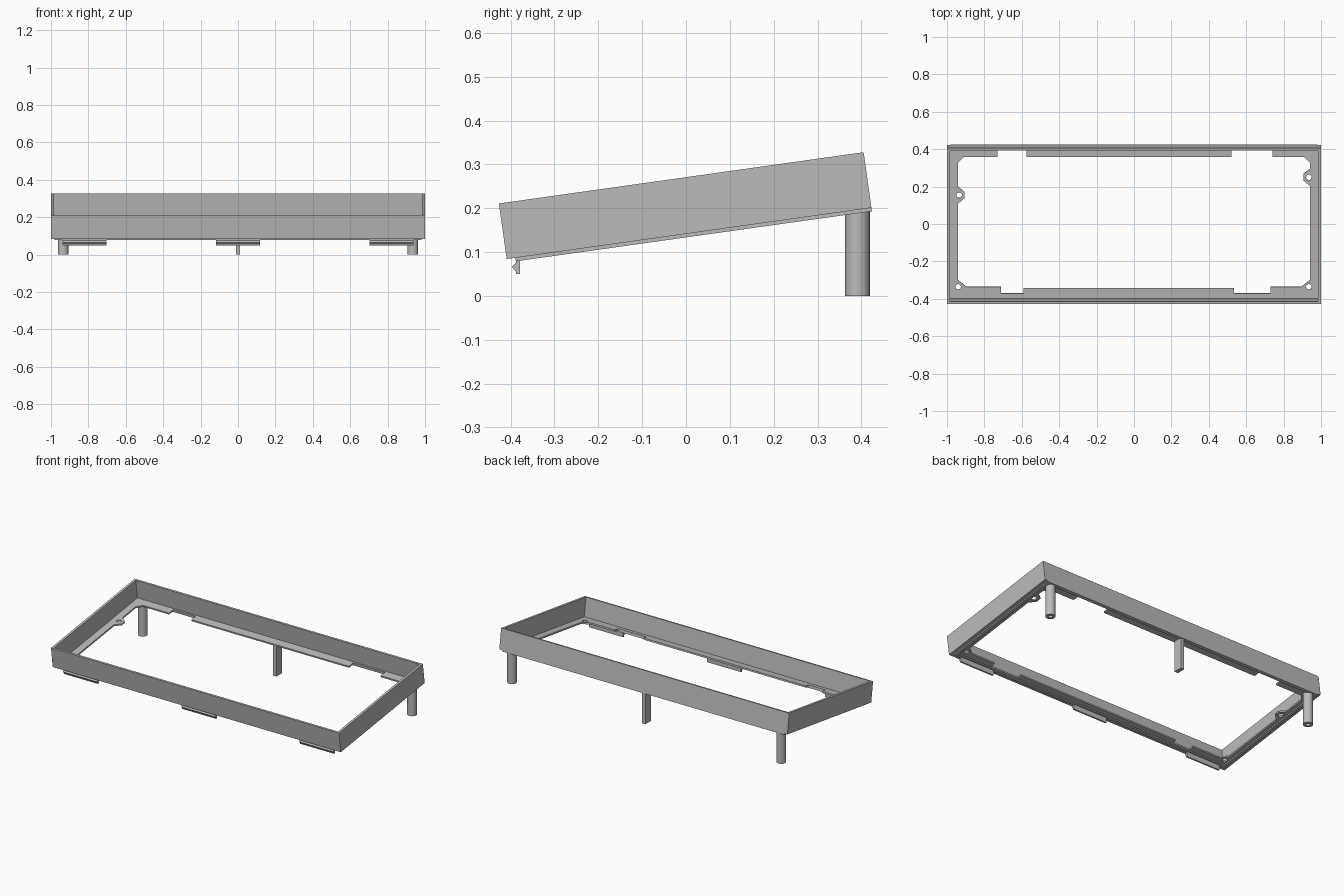
import bpy
from math import cos, sin, pi, radians
from mathutils import Matrix

cube = bpy.data.objects.get("Cube")
if cube:
    bpy.data.objects.remove(cube, do_unlink=True)

grey = bpy.data.materials.new("plain grey")
grey.use_nodes = True
colour = (0.5, 0.5, 0.5, 1)
grey.diffuse_color = colour
grey.node_tree.nodes["Principled BSDF"].inputs["Base Color"].default_value = colour

# The frame leans forward; the legs stand upright
TILT = Matrix.Translation((0, 0.007, 0.1425)) @ Matrix.Rotation(radians(8), 4, "X")
UPRIGHT = Matrix.Identity(4)
# Side profiles (y, z) extruded along x
SIDEWAYS = Matrix(((0, 0, 1, 0), (1, 0, 0, 0), (0, 1, 0, 0), (0, 0, 0, 1)))


def rect(x0, x1, y0, y1):
    return [(x0, y0), (x1, y0), (x1, y1), (x0, y1)]


def circle(x, y, r, n=32):
    return [(x + r * cos(2 * pi * i / n), y + r * sin(2 * pi * i / n)) for i in range(n)]


def extrude(name, loops, low, high, matrix, smooth=False):
    """Extrude an outline with holes from low to high, then place it."""
    curve = bpy.data.curves.new(name, "CURVE")
    curve.dimensions = "2D"
    curve.fill_mode = "BOTH"
    curve.extrude = (high - low) / 2
    for loop in loops:
        spline = curve.splines.new("POLY")
        spline.points.add(len(loop) - 1)
        for point, (x, y) in zip(spline.points, loop):
            point.co = (x, y, 0, 1)
        spline.use_cyclic_u = True
    temp = bpy.data.objects.new(name + " outline", curve)
    bpy.context.collection.objects.link(temp)
    graph = bpy.context.evaluated_depsgraph_get()
    mesh = bpy.data.meshes.new_from_object(temp.evaluated_get(graph))
    bpy.data.objects.remove(temp, do_unlink=True)
    bpy.data.curves.remove(curve)
    mesh.transform(matrix @ Matrix.Translation((0, 0, (low + high) / 2)))
    mesh.materials.clear()
    mesh.materials.append(grey)
    obj = bpy.data.objects.new(name, mesh)
    bpy.context.collection.objects.link(obj)
    bpy.ops.object.select_all(action="DESELECT")
    obj.select_set(True)
    bpy.context.view_layer.objects.active = obj
    if smooth:
        bpy.ops.object.shade_smooth_by_angle(angle=radians(30))
    else:
        bpy.ops.object.shade_flat()
    return obj


# Tall outer walls and the thin rim beneath them
extrude("frame_walls", [rect(-1, 1, -0.42, 0.42), rect(-0.985, 0.985, -0.408, 0.408)],
        0, 0.128, TILT)
extrude("bottom_rim", [rect(-0.98, 0.98, -0.4, 0.42), rect(-0.962, 0.962, -0.382, 0.4)],
        -0.008, 0.001, TILT)

# Inner flange with notches, screw lugs and screw holes
opening = [
    (-0.94, -0.31), (-0.895, -0.345), (-0.71, -0.345), (-0.71, -0.38),
    (-0.59, -0.38), (-0.59, -0.352), (0.535, -0.352), (0.535, -0.38),
    (0.73, -0.38), (0.73, -0.345), (0.895, -0.345), (0.94, -0.31),
    (0.94, 0.2), (0.905, 0.23), (0.905, 0.265), (0.94, 0.29),
    (0.94, 0.325), (0.91, 0.356), (0.74, 0.356), (0.74, 0.398),
    (0.52, 0.398), (0.52, 0.356), (-0.575, 0.356), (-0.575, 0.398),
    (-0.73, 0.398), (-0.73, 0.356), (-0.91, 0.356), (-0.94, 0.325),
    (-0.94, 0.195), (-0.905, 0.165), (-0.905, 0.135), (-0.94, 0.105)]
holes = [circle(x, y, 0.015, 20) for x, y in
         [(-0.935, 0.15), (0.935, 0.246), (-0.94, -0.345), (0.935, -0.345)]]
extrude("inner_flange", [rect(-0.99, 0.99, -0.412, 0.412), opening] + holes,
        0, 0.01, TILT)

# Hollow round rear legs and the flat middle leg
for side, x in (("right", -0.935), ("left", 0.935)):
    extrude(side + "_rear_leg", [circle(x, 0.391, 0.028), circle(x, 0.391, 0.013)],
            0, 0.197, UPRIGHT, True)
extrude("middle_rear_leg", [rect(-0.012, 0.012, 0.365, 0.42)], 0, 0.197, UPRIGHT)

# Barbed snap tabs under the front edge
hook = [(-0.388, 0.088), (-0.388, 0.075), (-0.397, 0.066), (-0.388, 0.056),
        (-0.388, 0.05), (-0.378, 0.05), (-0.378, 0.09)]
for side, x in (("right", -0.82), ("middle", 0), ("left", 0.82)):
    extrude(side + "_snap_tab", [hook], x - 0.118, x + 0.118, SIDEWAYS)
